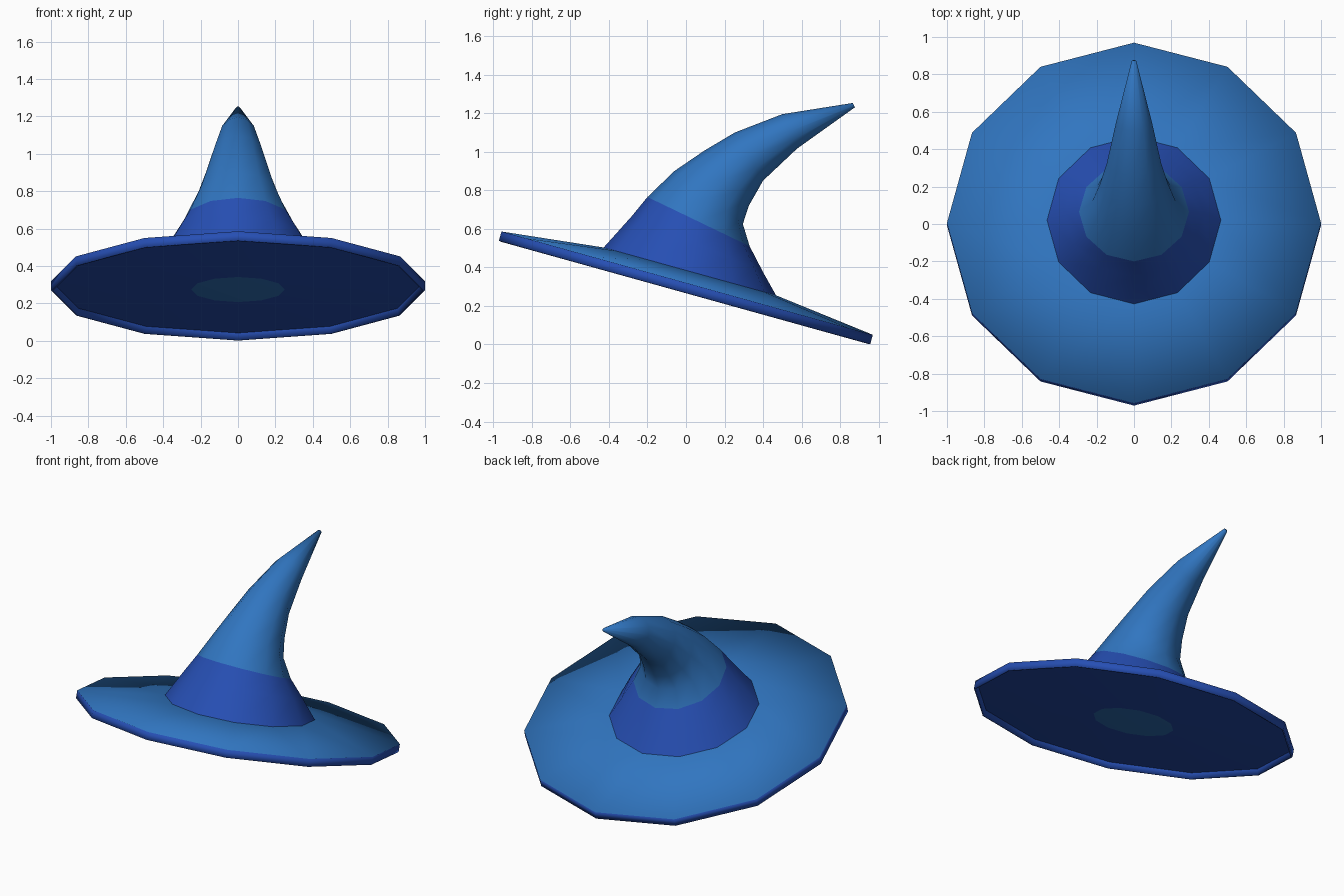
import bpy, bmesh, math
from mathutils import Vector

if "Cube" in bpy.data.objects:
    bpy.data.objects.remove(bpy.data.objects["Cube"])

SIDES = 12
TILT = math.asin(0.268)
U = Vector((0, math.cos(TILT), -math.sin(TILT)))   # along the brim, to the back
N = Vector((0, math.sin(TILT), math.cos(TILT)))    # up out of the brim
CENTRE = Vector((0, 0.006, 0.318))


def material(name, rgb):
    m = bpy.data.materials.new(name)
    m.diffuse_color = (*rgb, 1)
    m.use_nodes = True
    m.node_tree.nodes["Principled BSDF"].inputs["Base Color"].default_value = m.diffuse_color
    return m


light_blue = material("light blue", (0.030, 0.179, 0.527))
royal_blue = material("royal blue", (0.0195, 0.078, 0.456))


def ring(centre, along, radius):
    """Twelve points around a centre, in the plane of x and 'along'."""
    return [centre + radius * (math.cos(a) * Vector((1, 0, 0)) + math.sin(a) * along)
            for a in (2 * math.pi * i / SIDES for i in range(SIDES))]


def brim_ring(radius, level):
    return ring(CENTRE + N * level, U, radius)


def loft(name, rings, mats, cap=None):
    """Skin rings in order; mats holds one material per strip; cap closes the last ring."""
    used = [light_blue, royal_blue]
    bm = bmesh.new()
    loops = [[bm.verts.new(p) for p in r] for r in rings]
    for a, b, mat in zip(loops, loops[1:], mats):
        for i in range(SIDES):
            j = (i + 1) % SIDES
            f = bm.faces.new((a[i], a[j], b[j], b[i]))
            f.material_index = used.index(mat)
    if cap:
        bm.faces.new(loops[-1]).material_index = used.index(cap)
    for f in bm.faces:
        f.smooth = True
    me = bpy.data.meshes.new(name)
    bm.to_mesh(me)
    bm.free()
    for m in used:
        me.materials.append(m)
    ob = bpy.data.objects.new(name, me)
    bpy.context.collection.objects.link(ob)
    return ob


# Brim: inside of the lip, outer edge, then the sloping top
loft("brim",
     [brim_ring(r, l) for r, l in ((0.985, -0.012), (0.99, -0.052), (1, -0.05), (1, 0), (0.46, 0.063))],
     [royal_blue, royal_blue, royal_blue, light_blue])

# Underside: shallow recess with a lighter centre disc
loft("underside", [brim_ring(0.25, -0.045), brim_ring(0.985, -0.012)][::-1][:2][::-1][::-1],
     [royal_blue], cap=light_blue)

# Crown: front and back points (y, z) of each ring in the side view
pairs = [((-0.43, 0.50), (0.47, 0.25)), ((-0.28, 0.667), (0.40, 0.375)),
         ((-0.20, 0.765), (0.33, 0.51)), ((-0.06, 0.90), (0.295, 0.625)),
         ((0.094, 1.005), (0.326, 0.72)), ((0.254, 1.10), (0.40, 0.85)),
         ((0.50, 1.195), (0.575, 1.015)), ((0.866, 1.253), (0.876, 1.23))]
rings = []
for f, b in pairs:
    front, back = Vector((0, *f)), Vector((0, *b))
    rings.append(ring((front + back) / 2, (back - front).normalized(), (back - front).length / 2))
loft("hat_band", rings[:3], [royal_blue] * 2)
loft("crown", rings[2:], [light_blue] * 5, cap=light_blue)
